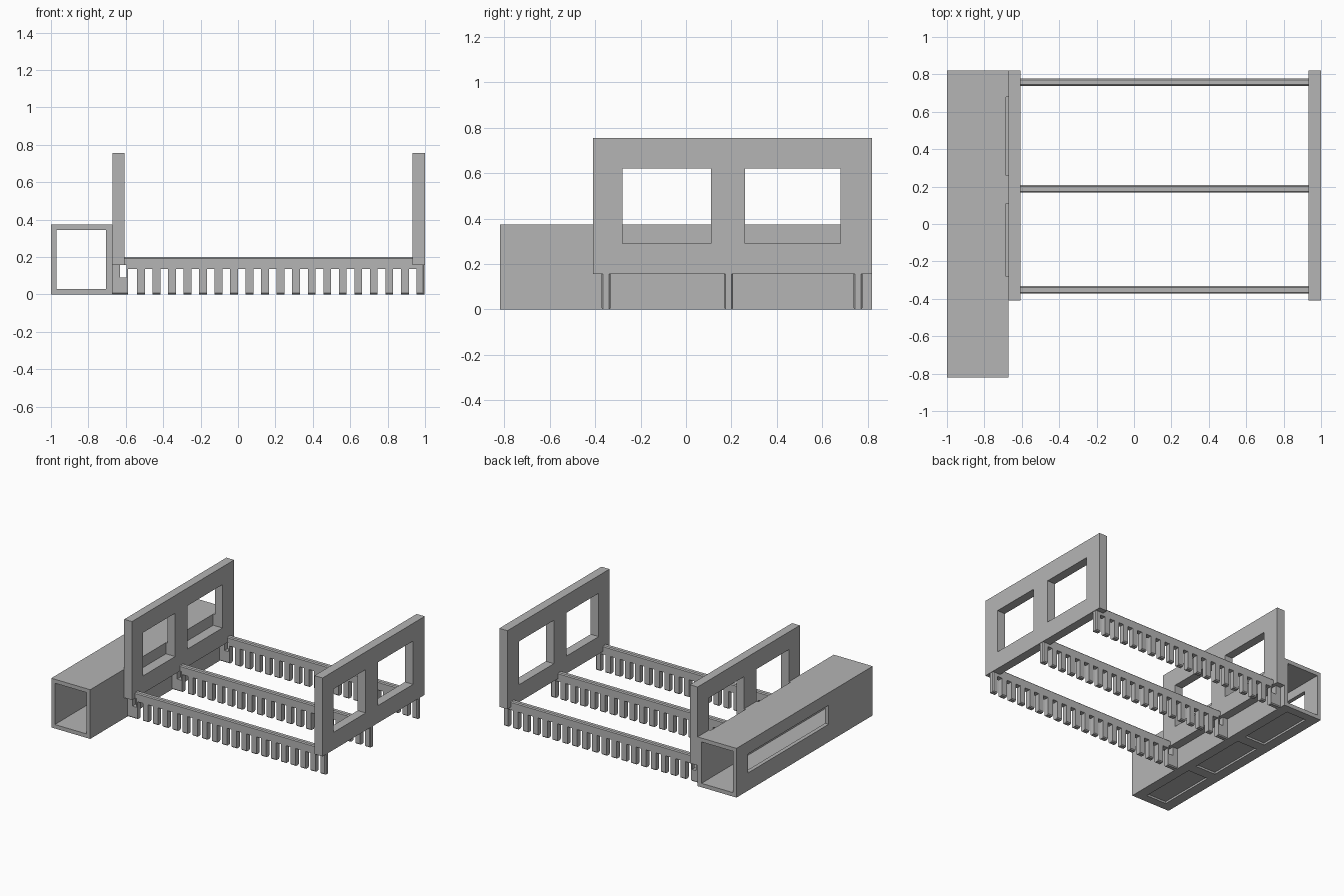
import bpy, bmesh
from mathutils import Vector

if "Cube" in bpy.data.objects:
    bpy.data.objects.remove(bpy.data.objects["Cube"], do_unlink=True)

grey = bpy.data.materials.new("plain grey")
grey.use_nodes = True
COLOUR = (0.46, 0.46, 0.46, 1)
grey.diffuse_color = COLOUR
grey.node_tree.nodes["Principled BSDF"].inputs["Base Color"].default_value = COLOUR


def add_object(name, bm):
    bmesh.ops.recalc_face_normals(bm, faces=bm.faces)
    mesh = bpy.data.meshes.new(name)
    bm.to_mesh(mesh)
    bm.free()
    mesh.materials.append(grey)
    obj = bpy.data.objects.new(name, mesh)
    bpy.context.collection.objects.link(obj)
    return obj


def box(name, x, y, z):
    """Box from its (min, max) range on each axis."""
    bm = bmesh.new()
    bmesh.ops.create_cube(bm, size=1)
    for v in bm.verts:
        v.co = Vector([r[0] + (c + 0.5) * (r[1] - r[0]) for c, r in zip(v.co, (x, y, z))])
    return add_object(name, bm)


def cut(obj, *ranges):
    """Subtract a box from an object and discard the cutter."""
    cutter = box("cutter", *ranges)
    cutter.hide_render = True
    mod = obj.modifiers.new("cut", "BOOLEAN")
    mod.operation, mod.solver, mod.object = "DIFFERENCE", "EXACT", cutter
    bpy.context.view_layer.objects.active = obj
    bpy.ops.object.modifier_apply(modifier=mod.name)
    bpy.data.objects.remove(cutter, do_unlink=True)


# Shared sizes
INNER = -0.672              # where the duct meets the first panel
PANEL_BOTTOM, PANEL_TOP = 0.157, 0.755
WINDOWS = [(-0.28, 0.11), (0.26, 0.68)]
WINDOW_Z = (0.29, 0.62)

# Hollow square duct, open at both ends
duct = box("square_duct", (-1, INNER), (-0.82, 0.82), (0, 0.375))
cut(duct, (-0.97, -0.705), (-1, 1), (0.03, 0.345))
# Long opening in the outer side
cut(duct, (-1.1, -0.9), (-0.29, 0.68), (0.135, 0.28))
# Shallow pockets behind the panel windows and underneath
for y in WINDOWS:
    cut(duct, (-0.685, -0.6), y, WINDOW_Z)
for mid in (-0.53, 0, 0.53):
    cut(duct, (-0.92, -0.75), (mid - 0.225, mid + 0.225), (-0.1, 0.015))

# Two upright panels with a pair of windows each
for name, x in (("right_panel", (INNER, -0.607)), ("left_panel", (0.932, 1))):
    panel = box(name, x, (-0.41, 0.82), (PANEL_BOTTOM, PANEL_TOP))
    for y in WINDOWS:
        cut(panel, (x[0] - 0.1, x[1] + 0.1), y, WINDOW_Z)


def comb_profile():
    """Rail outline: wide hooked foot, row of teeth, raised top between panels."""
    gap_top, pitch, width = 0.135, 0.083, 0.042
    pts = [(INNER, 0), (-0.588, 0)]
    for k in range(19):
        start = -0.54 + k * pitch
        pts += [(pts[-1][0], gap_top), (start, gap_top), (start, 0), (start + width, 0)]
    end = pts[-1][0]
    pts += [(end, PANEL_BOTTOM), (0.932, PANEL_BOTTOM), (0.932, 0.2), (-0.607, 0.2)]
    # Hook slot beside the duct
    pts += [(-0.607, PANEL_BOTTOM), (-0.596, PANEL_BOTTOM), (-0.596, 0.09),
            (-0.63, 0.09), (-0.63, PANEL_BOTTOM), (INNER, PANEL_BOTTOM)]
    return pts


def comb_rail(name, mid):
    half = 0.02
    bm = bmesh.new()
    face = bm.faces.new([bm.verts.new((x, mid - half, z)) for x, z in comb_profile()])
    grown = bmesh.ops.extrude_face_region(bm, geom=[face])["geom"]
    for v in grown:
        if isinstance(v, bmesh.types.BMVert):
            v.co.y += 2 * half
    # Chamfer the long top edges, the feet and the outer end
    right = max(v.co.x for v in bm.verts)

    def on_rim(e):
        a, b = (v.co for v in e.verts)
        if abs(a.y - b.y) > 0.001:
            return False
        return (max(a.z, b.z) < 0.001 or min(a.z, b.z) > 0.199
                or min(a.x, b.x) > right - 0.001)

    bmesh.ops.bevel(bm, geom=[e for e in bm.edges if on_rim(e)], offset=0.007,
                    segments=1, affect="EDGES", clamp_overlap=True)
    return add_object(name, bm)


# Three comb rails across the width
for name, mid in (("front_rail", -0.352), ("middle_rail", 0.188), ("back_rail", 0.758)):
    comb_rail(name, mid)
